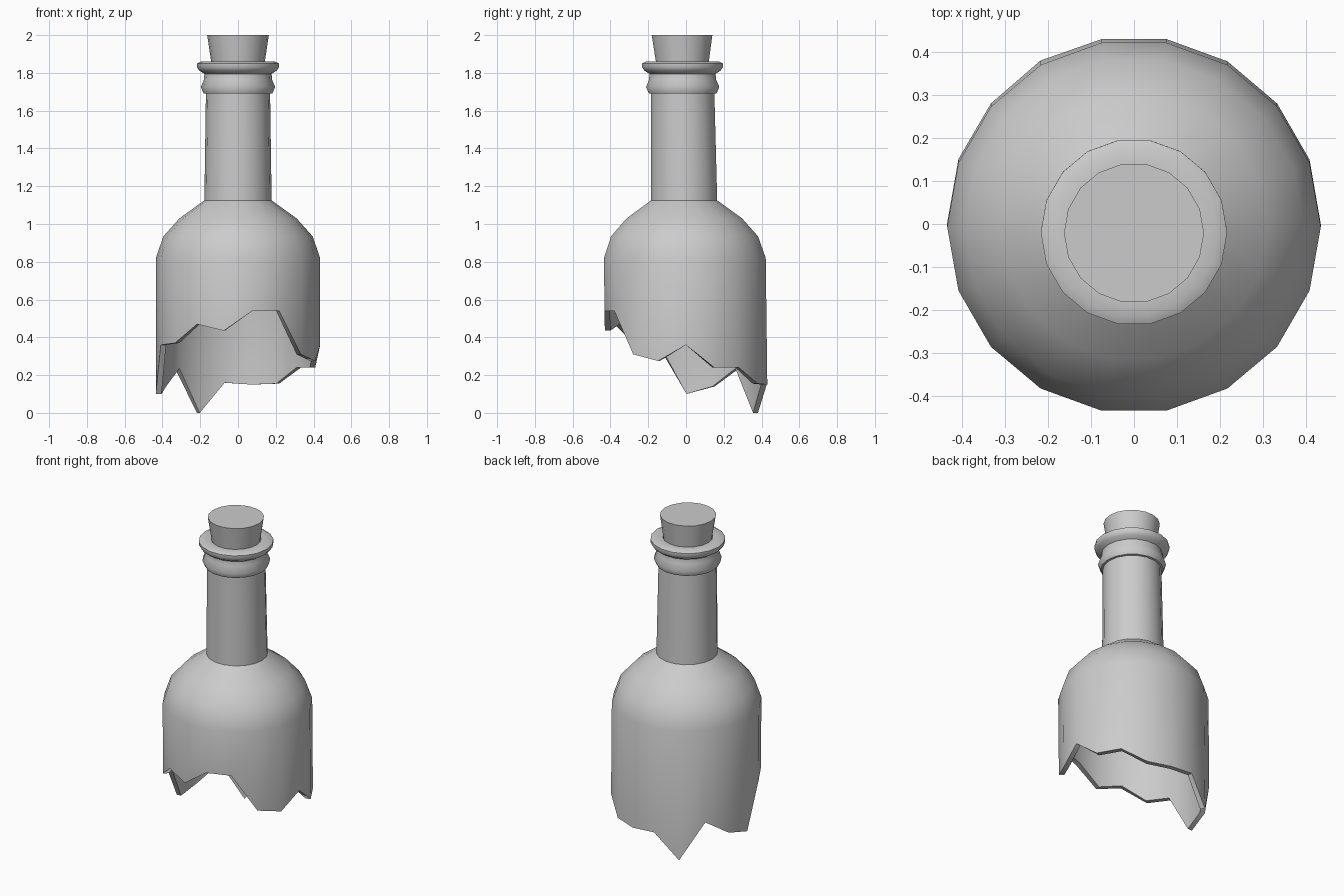
import bpy, bmesh, math

if "Cube" in bpy.data.objects:
    bpy.data.objects.remove(bpy.data.objects["Cube"])

SIDES = 18
TILT = 0.0125  # the bottle leans very slightly to the front

# height of the broken edge at every 20 degrees, starting from +x
BREAK = [0.36, 0.24, 0.24, 0.155, 0.15, 0.16, 0.0, 0.235, 0.14,
         0.10, 0.36, 0.37, 0.47, 0.435, 0.54, 0.54, 0.31, 0.275]


def lathe(name, profile, cap=False, smooth=50):
    """Spin (radius, z) points; z None means the broken edge."""
    bm = bmesh.new()
    rings = []
    for r, z in profile:
        ring = []
        for i in range(SIDES):
            a = 2 * math.pi * i / SIDES
            h = BREAK[i] if z is None else z
            ring.append(bm.verts.new((r * math.cos(a),
                                      r * math.sin(a) + 0.004 - TILT * h, h)))
        rings.append(ring)
    pairs = list(zip(rings, rings[1:]))
    if cap:
        bm.faces.new(rings[0][::-1])
        bm.faces.new(rings[-1])
    else:
        pairs.append((rings[-1], rings[0]))
    for lo, hi in pairs:
        for i in range(SIDES):
            j = (i + 1) % SIDES
            bm.faces.new((lo[i], lo[j], hi[j], hi[i]))
    bmesh.ops.recalc_face_normals(bm, faces=bm.faces)
    mesh = bpy.data.meshes.new(name)
    bm.to_mesh(mesh)
    bm.free()
    ob = bpy.data.objects.new(name, mesh)
    bpy.context.collection.objects.link(ob)
    bpy.ops.object.select_all(action='DESELECT')
    ob.select_set(True)
    bpy.context.view_layer.objects.active = ob
    bpy.ops.object.shade_smooth_by_angle(angle=math.radians(smooth))
    return ob


# glass: outer wall, shoulder, neck, two lip rings, then inner wall back down
outer = [(0.435, None), (0.435, 0.82), (0.395, 0.935), (0.31, 1.03),
         (0.178, 1.125), (0.170, 1.69), (0.182, 1.692), (0.197, 1.725),
         (0.180, 1.765), (0.178, 1.795), (0.205, 1.812), (0.217, 1.83),
         (0.217, 1.85), (0.195, 1.861), (0.145, 1.858)]
inner = [(0.140, 1.69), (0.148, 1.11), (0.292, 1.005), (0.37, 0.92),
         (0.405, 0.815), (0.405, None)]
lathe("broken_bottle", outer + inner)

# tapered cork
lathe("cork", [(0.132, 1.79), (0.163, 2.0)], cap=True)
